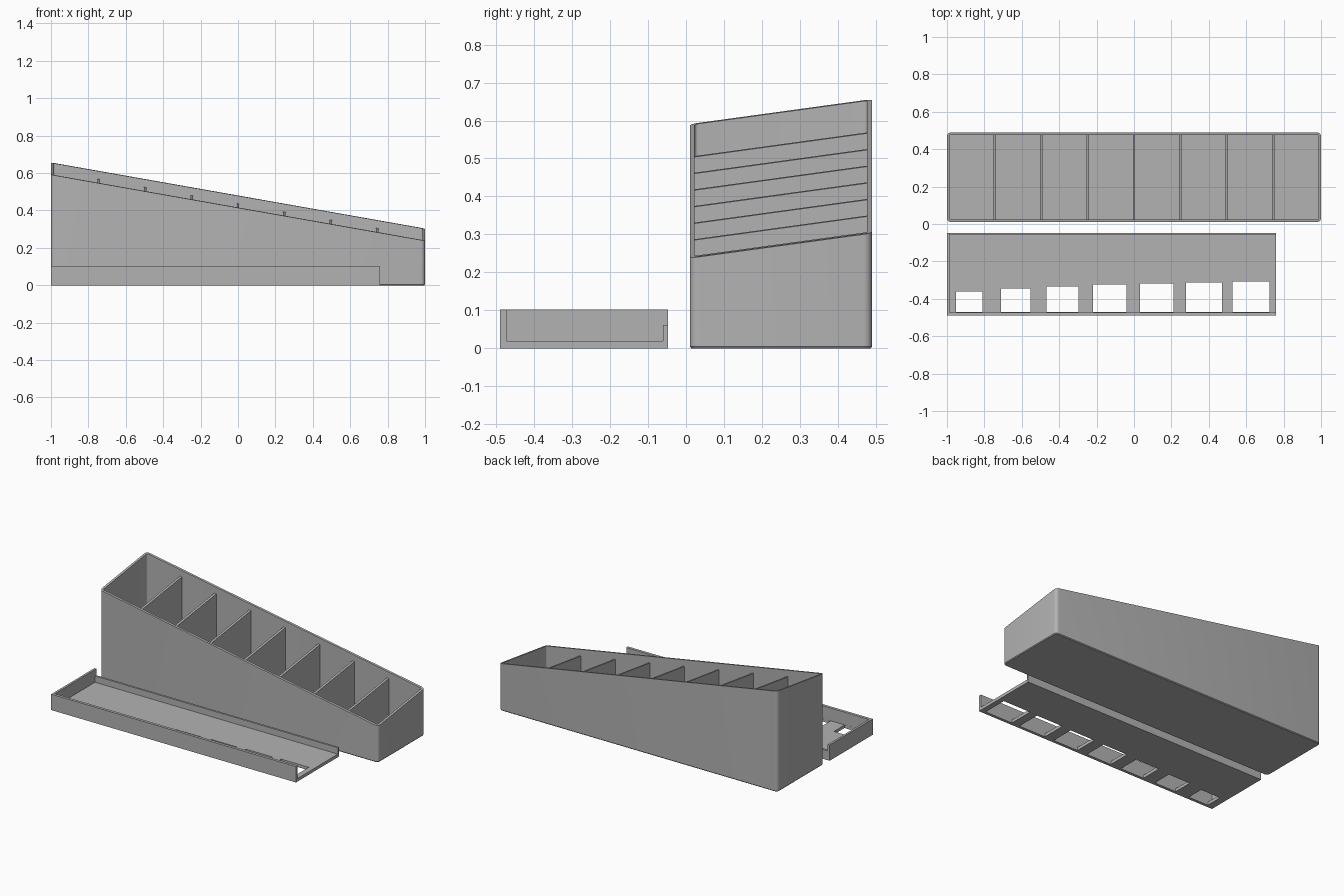
import bpy, bmesh, math

old = bpy.data.objects.get("Cube")
if old:
    bpy.data.objects.remove(old, do_unlink=True)

grey = bpy.data.materials.new("plain grey")
grey.use_nodes = True
colour = (0.45, 0.45, 0.45, 1)
grey.diffuse_color = colour
grey.node_tree.nodes["Principled BSDF"].inputs["Base Color"].default_value = colour


def finish(name, bm):
    bmesh.ops.recalc_face_normals(bm, faces=bm.faces)
    mesh = bpy.data.meshes.new(name)
    bm.to_mesh(mesh)
    bm.free()
    obj = bpy.data.objects.new(name, mesh)
    bpy.context.collection.objects.link(obj)
    mesh.materials.append(grey)
    return obj


def block(name, x, y, z, top=None):
    """Box between limits; top optionally gives the upper height from x, y."""
    bm = bmesh.new()
    bmesh.ops.create_cube(bm, size=1)
    for v in bm.verts:
        v.co.x = x[v.co.x > 0]
        v.co.y = y[v.co.y > 0]
        high = v.co.z > 0
        v.co.z = top(v.co.x, v.co.y) if high and top else z[high]
    return finish(name, bm)


# Sloping bin with rounded upright corners
Y0, Y1, WALL, FLOOR = 0.01, 0.49, 0.013, 0.015
MID = (Y0 + Y1) / 2


def rim(x, y):
    return 0.447 - 0.1765 * x + 0.137 * (y - MID)


def rounded_outline(inset, radius, steps=6):
    hx, hy = 1 - inset - radius, (Y1 - Y0) / 2 - inset - radius
    pts = []
    for i, (sx, sy) in enumerate(((1, 1), (-1, 1), (-1, -1), (1, -1))):
        for k in range(steps + 1):
            a = math.pi / 2 * (i + k / steps)
            pts.append((sx * hx + radius * math.cos(a),
                        MID + sy * hy + radius * math.sin(a)))
    return pts


def flat(h):
    return lambda x, y: h


bm = bmesh.new()
loops = []
for inset, radius, height in ((0.004, 0.018, flat(0)), (0, 0.022, flat(0.005)),
                              (0, 0.022, rim), (WALL, 0.009, rim),
                              (WALL, 0.009, flat(FLOOR))):
    loops.append([bm.verts.new((x, y, height(x, y)))
                  for x, y in rounded_outline(inset, radius)])
for low, high in zip(loops, loops[1:]):
    for i in range(len(low)):
        j = (i + 1) % len(low)
        bm.faces.new((low[i], low[j], high[j], high[i]))
bm.faces.new(loops[0])
bm.faces.new(loops[-1])
bin_shell = finish("bin_shell", bm)
bpy.context.view_layer.objects.active = bin_shell
bin_shell.select_set(True)
bpy.ops.object.shade_smooth_by_angle(angle=math.radians(25))
bin_shell.select_set(False)

# Seven dividers set below the rim
for i in range(7):
    x = -0.744 + 0.248 * i
    block(f"divider_{i + 1}", (x - 0.0065, x + 0.0065), (Y0 + 0.012, Y1 - 0.012),
          (FLOOR, 0), top=lambda x, y: rim(x, y) - 0.042)

# Tray: cross-section swept along x, open at the right-hand end of the sweep
L, R = -1, 0.76
section = [(-0.49, 0), (-0.047, 0), (-0.047, 0.061), (-0.06, 0.061),
           (-0.06, 0.02), (-0.472, 0.02), (-0.472, 0.103), (-0.49, 0.103)]
bm = bmesh.new()
ends = [[bm.verts.new((x, y, z)) for y, z in section] for x in (L + 0.014, R)]
for i in range(len(section)):
    j = (i + 1) % len(section)
    bm.faces.new((ends[0][i], ends[0][j], ends[1][j], ends[1][i]))
for end in ends:
    bm.faces.new(end)
tray = finish("tray", bm)
block("tray_end_wall", (L, L + 0.014), (-0.49, -0.047), (0, 0.103))

# Row of growing windows in the tray floor
windows = [(-0.953, -0.81, -0.361), (-0.71, -0.553, -0.345), (-0.467, -0.297, -0.334),
           (-0.22, -0.04, -0.324), (0.032, 0.211, -0.319), (0.278, 0.47, -0.313),
           (0.527, 0.725, -0.308)]
for i, (x0, x1, back) in enumerate(windows):
    cutter = block(f"window_cutter_{i + 1}", (x0, x1), (-0.4715, back), (-0.05, 0.05))
    cutter.hide_render = True
    cutter.hide_set(True)
    cut = tray.modifiers.new(f"window_{i + 1}", "BOOLEAN")
    cut.operation = "DIFFERENCE"
    cut.solver = "EXACT"
    cut.object = cutter
